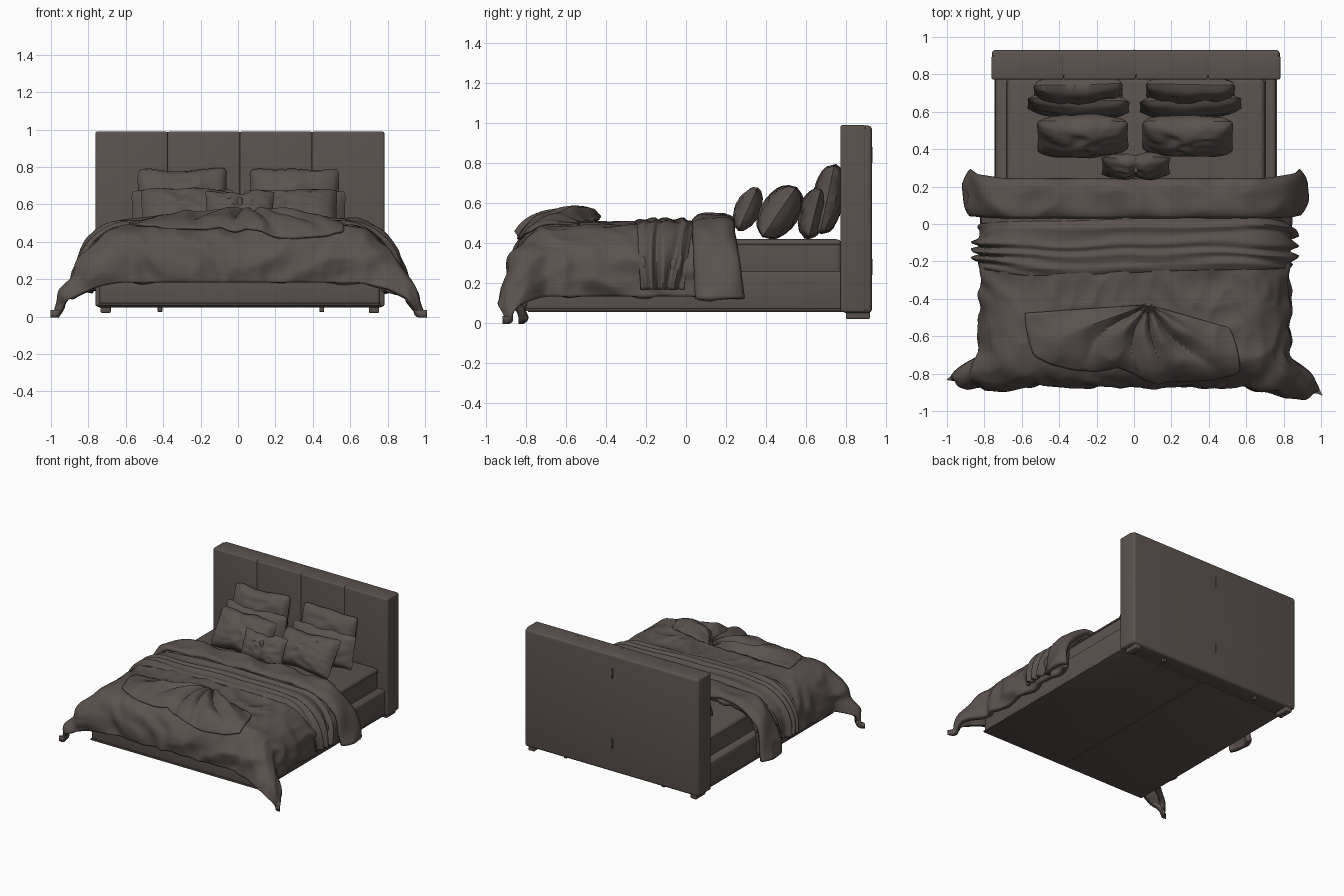
import bpy, bmesh, math
from math import sin, cos, pi, hypot, exp
from mathutils import Vector, noise

old = bpy.data.objects.get("Cube")
if old:
    bpy.data.objects.remove(old, do_unlink=True)

fabric = bpy.data.materials.new("dark taupe fabric")
fabric.use_nodes = True
color = (0.105, 0.084, 0.077, 1)
fabric.diffuse_color = color
fabric.node_tree.nodes["Principled BSDF"].inputs["Base Color"].default_value = color
parts = []


def finish(name, bm):
    bmesh.ops.recalc_face_normals(bm, faces=bm.faces)
    mesh = bpy.data.meshes.new(name)
    bm.to_mesh(mesh)
    bm.free()
    ob = bpy.data.objects.new(name, mesh)
    bpy.context.collection.objects.link(ob)
    mesh.materials.append(fabric)
    parts.append(ob)
    return ob


def box(name, x, y, z, bevel=0.01, segments=3):
    """Bevelled box from (min, max) ranges."""
    bm = bmesh.new()
    bmesh.ops.create_cube(bm, size=1)
    for v in bm.verts:
        v.co = [lo + (hi - lo) * (c + 0.5) for c, (lo, hi) in zip(v.co, (x, y, z))]
    bmesh.ops.bevel(bm, geom=bm.edges[:], offset=bevel, segments=segments,
                    affect='EDGES', profile=0.5)
    return finish(name, bm)


def sheet(bm, nu, nv, point):
    """Grid of quads through point(u, v) with u and v from 0 to 1."""
    rows = [[bm.verts.new(point(i / nu, j / nv)) for i in range(nu + 1)]
            for j in range(nv + 1)]
    for low, high in zip(rows, rows[1:]):
        for i in range(nu):
            bm.faces.new((low[i], low[i + 1], high[i + 1], high[i]))


def cloth(name, nu, nv, point, thick):
    bm = bmesh.new()
    sheet(bm, nu, nv, point)
    ob = finish(name, bm)
    # keep the upper side facing up, so thickness grows inwards
    if sum(p.normal.z * p.area for p in ob.data.polygons) < 0:
        ob.data.flip_normals()
    mod = ob.modifiers.new("thickness", 'SOLIDIFY')
    mod.thickness = thick
    mod.offset = -1
    return ob


def drape(a, b, lift=0.0):
    """Lay the flat cloth point (a, b) over the mattress, raised by lift."""
    dx, dy = max(abs(a) - 0.58, 0), max(-0.68 - b, 0)
    d = hypot(dx, dy)
    ex, ey = (dx / d, dy / d) if d else (0, 0)
    r = 0.25 * ex * ex + 0.19 * ey * ey + 1e-6
    ang = min(d / r, pi / 2)
    out, drop = r * sin(ang), r * (1 - cos(ang)) + max(d - r * pi / 2, 0)
    side = 1 if a > 0 else -1
    corner = min(dx / 0.485 * 1.15 * dy * dy / 0.40 / (dy + 0.06), 1)
    bulge = 0.055 * sin(pi * corner)
    out += lift * sin(ang)
    x = max(-0.58, min(0.58, a)) + side * (ex * (out + 1.2 * bulge) + 0.27 * corner)
    y = max(b, -0.68) - ey * (out + 0.7 * bulge) - corner * (0.11 if a > 0 else 0.02)
    crown = 0.025 * max(0, 1 - (a / 0.75) ** 2) * min(1, max(0, (b + 0.9) * 3))
    return Vector((x + 0.005, y, max(0.475 + crown - drop + lift * cos(ang), 0.035)))


def crease(x, y, seed=0):
    """Soft ridged wrinkles."""
    return 0.5 - abs(noise.noise((x, y, seed))) * 2


# Bed frame, mattress and feet
box("bed_base", (-0.74, 0.76), (-0.80, 0.80), (0.06, 0.26), 0.02)
box("mattress", (-0.68, 0.70), (-0.77, 0.78), (0.22, 0.42), 0.03, 4)
box("base_piping", (-0.745, 0.765), (-0.805, 0.79), (0.06, 0.072), 0.004, 2)
box("mattress_piping", (-0.685, 0.705), (-0.75, 0.775), (0.385, 0.395), 0.004, 2)
for side in (-1, 1):
    box("back_foot", sorted((side * 0.69 + 0.01, side * 0.745 + 0.01)),
        (0.80, 0.92), (0.02, 0.08), 0.008)
    box("middle_foot", sorted((side * 0.42 + 0.015, side * 0.445 + 0.015)),
        (0.86, 0.89), (0.025, 0.07), 0.004)

# Headboard: back slab and four upholstered panels
box("headboard_back", (-0.76, 0.78), (0.782, 0.93), (0.05, 0.988), 0.02, 4)
for i in range(4):
    left = -0.762 + 0.386 * i
    box("headboard_panel", (left, left + 0.3865), (0.772, 0.90), (0.055, 0.99), 0.011, 4)
for z in (0.28, 0.84):
    box("back_zip", (-0.004, 0.004), (0.925, 0.934), (z - 0.04, z + 0.04), 0.001, 1)
box("underside_seam", (0.007, 0.013), (-0.79, 0.79), (0.056, 0.064), 0.001, 1)


# Duvet with soft wrinkles and gathered front corners
def duvet_point(u, v):
    a, b = -1.065 + 2.13 * u, -1.08 + 1.30 * v
    hang = max(abs(a) - 0.6, 0) + max(-0.65 - b, 0)
    wave = 0.016 * crease(a * 3 + b * 2, b * 4 - a * 2)
    wave += 0.010 * crease(a * 9, b * 5, 4)
    wave += 0.02 * hang * sin(24 * (abs(a) - b) + 6 * noise.noise((a * 3, b * 3, 2)))
    return drape(a, b, wave - 0.06 * max(0, hang - 0.3))


cloth("duvet", 150, 100, duvet_point, 0.04)


# Turned-back cuff with flared ends
def cuff_point(u, v):
    a, b = -1.075 + 2.15 * u, 0.03 + 0.215 * v
    end = max(0, abs(a) - 0.7) / 0.375
    roll = 0.03 * (1 - (2 * v - 1) ** 4)
    p = drape(a, b, 0.01 + roll + 0.014 * crease(a * 5, b * 6, 7) + 0.008 * sin(a * 17 + v * 4))
    p.x += math.copysign(0.05 * end ** 2, a)
    p.y += 0.05 * end * (0.3 + 0.7 * v)
    return p


cloth("duvet_cuff", 130, 16, cuff_point, 0.04)


# Gathered blanket across the middle, bunched at the sides
def blanket_point(u, v):
    a, b = -1.03 + 2.06 * u, -0.26 + 0.29 * v
    end = max(0, abs(a) - 0.6) / 0.43
    fold = sin(v * 24 + 6 * noise.noise((a * 2, v * 2.5, 5)) + 2 * a)
    edge = min(1, 8 * v, 8 * (1 - v))
    p = drape(a, b, 0.005 + edge * (0.018 + (0.006 + 0.018 * end) * fold))
    p.y += end * 0.25 * (-0.125 - b) + 0.015 * sin(a * 3) * (1 - end)
    return p


cloth("blanket", 110, 70, blanket_point, 0.012)

# Crumpled throw fanning out over the foot of the bed
reach = (0.66, 0.67, 0.50, 0.37, 0.38, 0.42, 0.50, 0.61, 0.45)


def throw_point(u, v):
    k = min(u * 8, 7.999)
    i = int(k)
    r = reach[i] + (reach[i + 1] - reach[i]) * (k - i)
    t = math.radians(184 + 160 * u)
    s = 0.02 + 0.98 * v
    x, y = 0.07 + r * s * cos(t), -0.43 + r * s * sin(t)
    edge = min(1, 10 * u, 10 * (1 - u))
    ridge = abs(sin(u * pi * 5 + 0.6 * sin(s * 5)))
    lift = 0.17 * math.sqrt(s) * (1 - s) * (0.3 + 0.7 * ridge) * edge
    lift += 0.04 * exp(-((u - 0.56) / 0.07) ** 2) * s
    return drape(x, y, 0.016 + lift + 0.012 * crease(x * 7, y * 7, 9))


cloth("foot_throw", 100, 40, throw_point, 0.014)


# Pillows
def pillow(name, x, y, z, w, h, t, lean, flange=1.0, tied=False, turn=0):
    bm = bmesh.new()
    for face in (-1, 1):
        def point(u, v):
            u, v = 2 * u - 1, 2 * v - 1
            fu, fv = max(0, 1 - (u / flange) ** 2), max(0, 1 - (v / flange) ** 2)
            puff = t / 2 * (fu * fv) ** (0.5 if tied else 0.36)
            puff *= 1 + 0.18 * crease(u * 2.2 + x, v * 2.2, y * 9 + face)
            if tied:
                puff *= 1 - 0.3 * exp(-(u / 0.15) ** 2)
            if max(abs(u), abs(v)) < 0.999:
                puff = max(puff, 0.003)
            sag = 0.02 * noise.noise((u * 2, x * 7, y * 5))
            pinch = 0.14 * exp(-(u / 0.4) ** 2) if tied else 0
            # rounded corners and slightly hollow edges
            tip = 1 if tied else 1 - 0.06 * (u * v) ** 6
            return (w / 2 * u * tip * (1 - 0.04 * (1 - v * v)), face * puff,
                    h / 2 * v * tip * (1 - 0.05 * (1 - u * u) - pinch) + sag * v)
        sheet(bm, 28, 24, point)
    bmesh.ops.remove_doubles(bm, verts=bm.verts, dist=0.0005)
    ob = finish(name, bm)
    ob.location = (x, y, z)
    ob.rotation_euler = (math.radians(-lean), 0, math.radians(turn))


for side in (-1, 1):
    pillow("back_pillow", side * 0.30 + 0.002, 0.71, 0.62, 0.49, 0.36, 0.15, 12, turn=-side)
    pillow("middle_pillow", side * 0.30 + 0.003, 0.635, 0.55, 0.56, 0.27, 0.13, 14, 0.94, turn=side * 2)
    pillow("front_pillow", side * 0.28 + 0.006, 0.47, 0.555, 0.50, 0.29, 0.18, 34, 0.96, turn=-side)
pillow("small_cushion", 0.01, 0.31, 0.57, 0.37, 0.23, 0.13, 24, tied=True)
box("cushion_band", (-0.006, 0.026), (0.268, 0.352), (0.50, 0.64), 0.02)

# Smooth shading with sharp edges kept
bpy.ops.object.select_all(action='DESELECT')
for ob in parts:
    ob.select_set(True)
bpy.context.view_layer.objects.active = parts[0]
bpy.ops.object.shade_smooth_by_angle(angle=math.radians(40))
